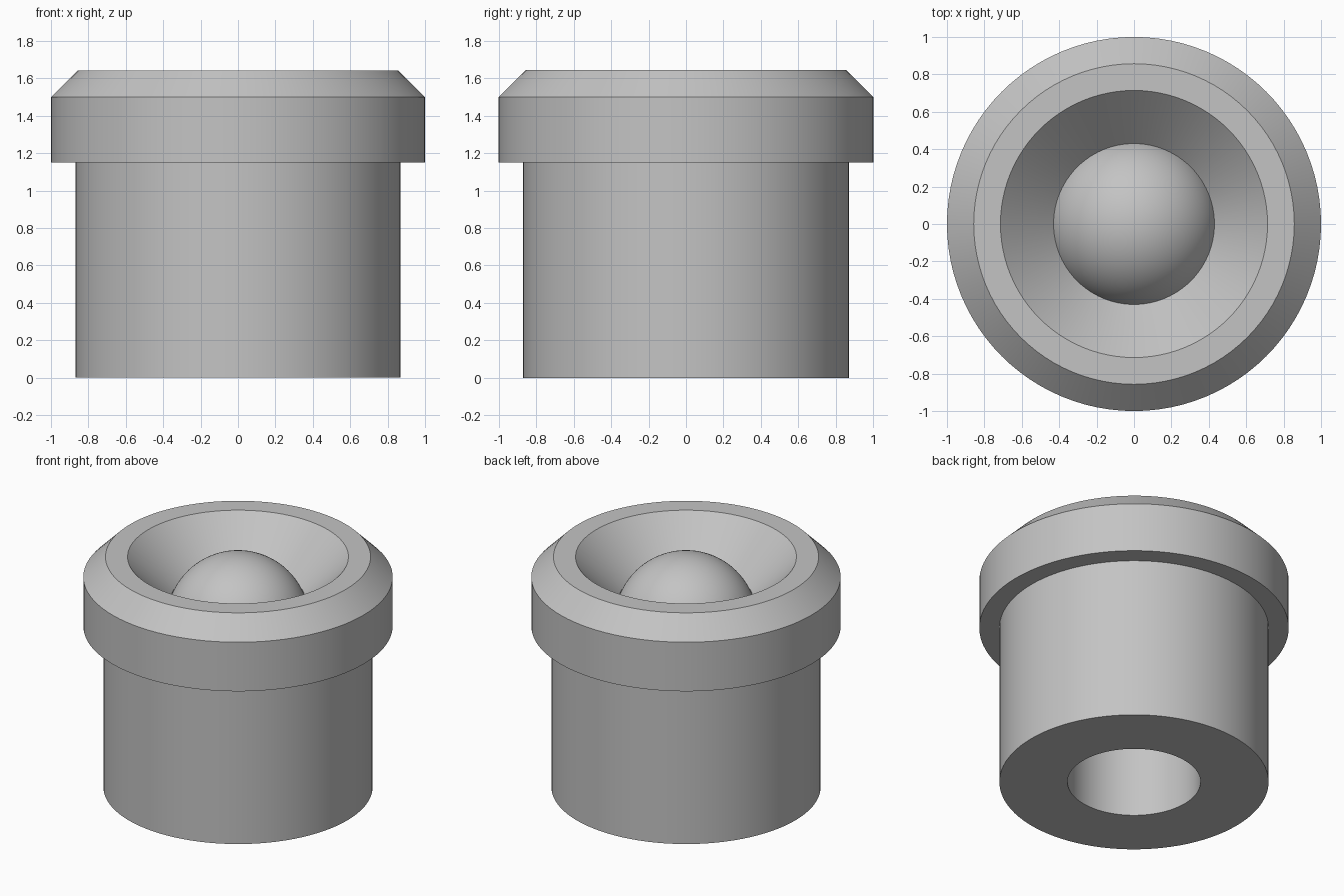
import bpy, bmesh, math

cube = bpy.data.objects.get("Cube")
if cube:
    bpy.data.objects.remove(cube, do_unlink=True)

SEGMENTS = 96

# Brushed steel material
steel = bpy.data.materials.new("light_grey_steel")
steel.use_nodes = True
colour = (0.55, 0.55, 0.55, 1)
steel.diffuse_color = colour
steel.node_tree.nodes["Principled BSDF"].inputs["Base Color"].default_value = colour


def finish(bm, name):
    bmesh.ops.recalc_face_normals(bm, faces=bm.faces)
    mesh = bpy.data.meshes.new(name)
    bm.to_mesh(mesh)
    bm.free()
    mesh.materials.append(steel)
    obj = bpy.data.objects.new(name, mesh)
    bpy.context.collection.objects.link(obj)
    bpy.ops.object.select_all(action="DESELECT")
    obj.select_set(True)
    bpy.context.view_layer.objects.active = obj
    bpy.ops.object.shade_smooth_by_angle(angle=math.radians(30))
    return obj


def lathe(name, profile):
    """Turn a closed (radius, height) outline around the z axis."""
    bm = bmesh.new()
    verts = [bm.verts.new((r, 0, z)) for r, z in profile]
    edges = [bm.edges.new((v, verts[i - 1])) for i, v in enumerate(verts)]
    bmesh.ops.spin(bm, geom=verts + edges, cent=(0, 0, 0), axis=(0, 0, 1),
                   angle=math.tau, steps=SEGMENTS)
    bmesh.ops.remove_doubles(bm, verts=bm.verts, dist=0.0005)
    return finish(bm, name)


# Flanged sleeve with a chamfered collar, countersunk mouth and through bore
lathe("flanged_sleeve", [
    (0.43, 0), (0.87, 0), (0.87, 1.15), (1, 1.15), (1, 1.5),
    (0.857, 1.643), (0.714, 1.643), (0.43, 1.358),
])

# Ball held in the mouth of the bore
bm = bmesh.new()
bmesh.ops.create_uvsphere(bm, u_segments=SEGMENTS, v_segments=SEGMENTS // 2, radius=0.463)
bmesh.ops.translate(bm, verts=bm.verts, vec=(0, 0, 1.18))
finish(bm, "ball")
